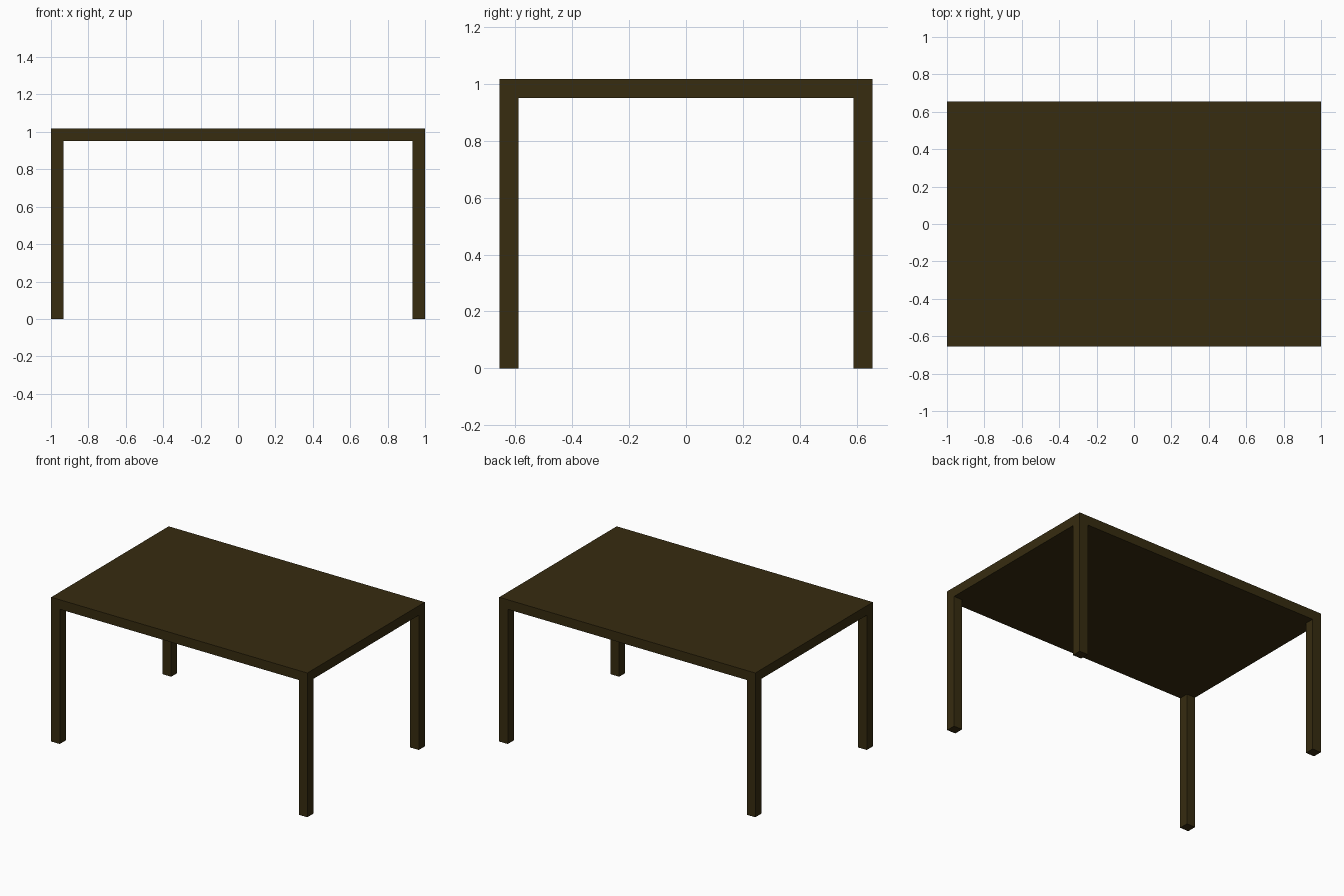
import bpy

if "Cube" in bpy.data.objects:
    bpy.data.objects.remove(bpy.data.objects["Cube"])

wood = bpy.data.materials.new("dark_wood")
wood.diffuse_color = (0.038, 0.025, 0.005, 1)
wood.use_nodes = True
wood.node_tree.nodes["Principled BSDF"].inputs["Base Color"].default_value = wood.diffuse_color

HX, HY, TOP, UNDER, LEG = 1.0, 0.655, 1.018, 0.951, 0.067


def box(name, lo, hi):
    """Axis-aligned box between two corners."""
    bpy.ops.mesh.primitive_cube_add(size=1)
    ob = bpy.context.object
    ob.name = name
    for v in ob.data.vertices:
        v.co = [lo[i] if v.co[i] < 0 else hi[i] for i in range(3)]
    ob.data.materials.append(wood)
    return ob


# Table top
box("table_top", (-HX, -HY, UNDER), (HX, HY, TOP))

# Four square legs, flush with the corners
for sx, side in ((-1, "left"), (1, "right")):
    for sy, end in ((-1, "front"), (1, "back")):
        xs = sorted((sx * HX, sx * (HX - LEG)))
        ys = sorted((sy * HY, sy * (HY - LEG)))
        box(f"{end}_{side}_leg", (xs[0], ys[0], 0), (xs[1], ys[1], UNDER))
